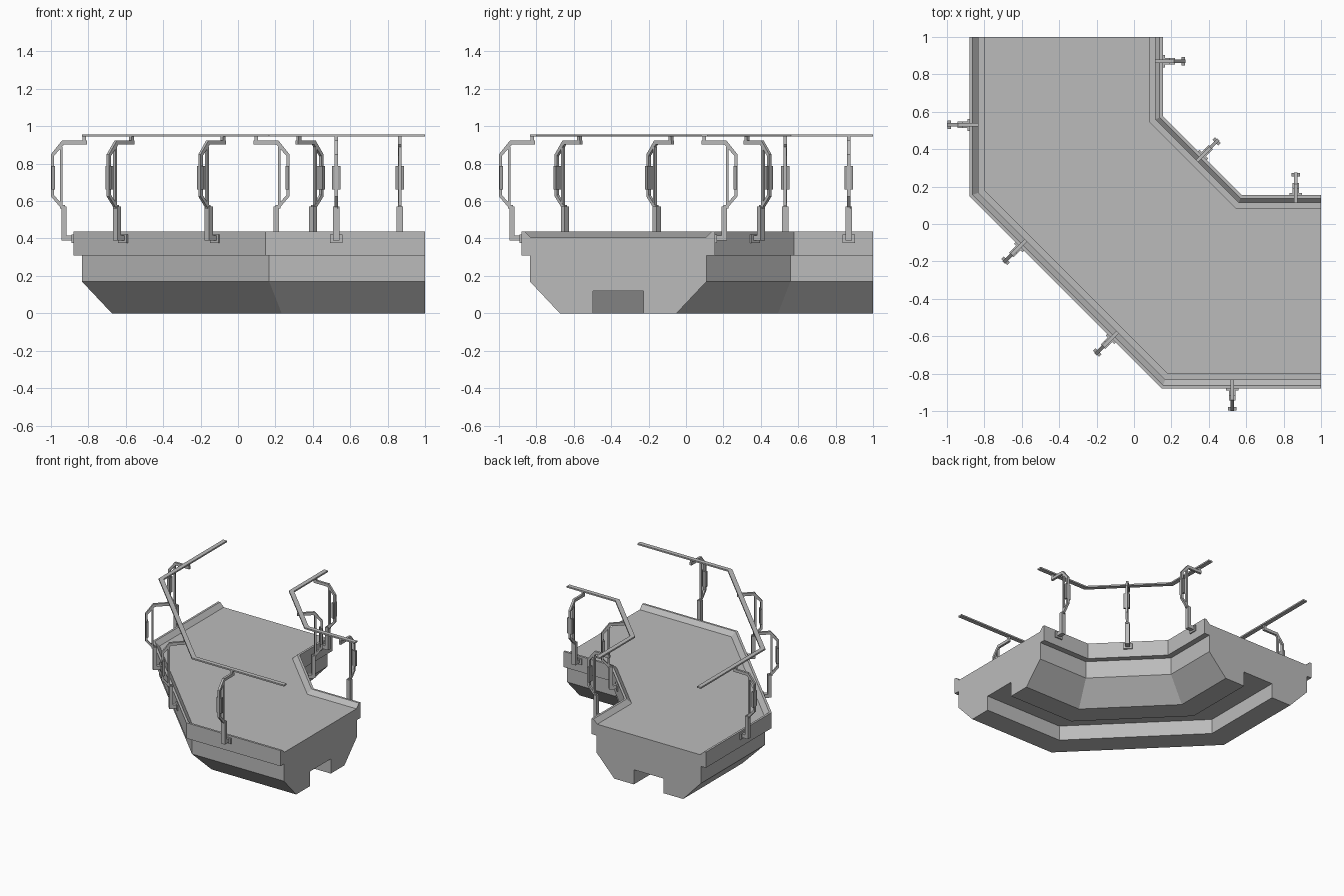
import bpy, bmesh
from math import radians, sqrt
from mathutils import Matrix

cube = bpy.data.objects.get("Cube")
if cube:
    bpy.data.objects.remove(cube)

MID = -0.3625          # centre line of the walkway's straight legs
OUTER, INNER = -0.88, 0.155


def material(name, value):
    m = bpy.data.materials.new(name)
    m.use_nodes = True
    colour = (value, value, value, 1)
    m.diffuse_color = colour
    m.node_tree.nodes["Principled BSDF"].inputs["Base Color"].default_value = colour
    return m


grey = material("light grey", 0.5)
dark = material("mid grey", 0.36)


def finish(bm, name):
    bmesh.ops.recalc_face_normals(bm, faces=bm.faces)
    mesh = bpy.data.meshes.new(name)
    bm.to_mesh(mesh)
    bm.free()
    mesh.materials.append(grey)
    mesh.materials.append(dark)
    return mesh


def place(mesh, name):
    obj = bpy.data.objects.new(name, mesh)
    bpy.context.collection.objects.link(obj)
    return obj


def corner_path(a):
    """Mitred path round the corner, offset a from the origin on both legs."""
    b = (a - MID) * sqrt(2) - a
    return [(a, 1), (a, b), (b, a), (1, a)]


def sweep(section, name):
    """Carry a closed (offset, z) section round the corner and cap its ends."""
    bm = bmesh.new()
    rows = [[bm.verts.new((x, y, z)) for x, y in corner_path(a)] for a, z in section]
    for r, s in zip(rows, rows[1:] + rows[:1]):
        for i in range(3):
            bm.faces.new((r[i], r[i + 1], s[i + 1], s[i]))
    for end in (0, 3):
        bm.faces.new([r[end] for r in rows])
    return place(finish(bm, name), name)


# Walkway body: half section from channel to deck, mirrored about the centre line
half = [(0.135, 0.12), (0.135, 0), (0.312, 0), (0.472, 0.17), (0.472, 0.31),
        (0.5175, 0.31), (0.5175, 0.438), (0.5, 0.438), (0.466, 0.404)]
section = [(MID + u, z) for u, z in half]
section += [(MID - u, z) for u, z in reversed(half)]
sweep(section, "walkway_body")

# Flat handrails along both edges
for name, a in (("outer_handrail", -0.835), ("inner_handrail", 0.08)):
    sweep([(a, 0.945), (a + 0.035, 0.945), (a + 0.035, 0.957), (a, 0.957)], name)


# Railing post: flat (outward, z) outlines given a width
def plate(bm, outline, width, mat=0):
    sides = [[bm.verts.new((t, w, z)) for t, z in outline] for w in (-width / 2, width / 2)]
    a, b = sides
    faces = [bm.faces.new(a), bm.faces.new(b)]
    n = len(a)
    for i in range(n):
        j = (i + 1) % n
        faces.append(bm.faces.new((a[i], a[j], b[j], b[i])))
    for f in faces:
        f.material_index = mat


def box(bm, t0, t1, z0, z1, width, mat=0):
    plate(bm, [(t0, z0), (t1, z0), (t1, z1), (t0, z1)], width, mat)


bm = bmesh.new()
box(bm, -0.005, 0.01, 0.375, 0.422, 0.065)             # wall bracket
box(bm, 0.01, 0.038, 0.388, 0.417, 0.034)              # foot
box(bm, 0.036, 0.064, 0.388, 0.572, 0.034)             # socket
box(bm, 0.058, 0.072, 0.56, 0.89, 0.016)               # inner strand
plate(bm, [(0.045, 0.56), (0.064, 0.56), (0.12, 0.625), (0.12, 0.85),
           (0.06, 0.925), (-0.072, 0.925), (-0.072, 0.902), (0.05, 0.902),
           (0.104, 0.842), (0.104, 0.632), (0.058, 0.58), (0.045, 0.58)], 0.018)  # outer strand
box(bm, -0.068, -0.048, 0.92, 0.948, 0.018)            # stem under the rail
box(bm, 0.098, 0.117, 0.663, 0.788, 0.045, 1)          # lamp panel
post = finish(bm, "railing_post")

# Posts stand on the outside of each edge, turned to face outwards
c = (OUTER - MID) / sqrt(2)
d = 0.245
spots = {
    "outer_post_back": (OUTER, 0.53, 180),
    "outer_post_diagonal_back": (c - d, c + d, 225),
    "outer_post_diagonal_front": (c + d, c - d, 225),
    "outer_post_front": (0.525, OUTER, 270),
    "inner_post_back": (INNER, 0.87, 0),
    "inner_post_diagonal": (-c, -c, 45),
    "inner_post_front": (0.865, INNER, 90),
}
for name, (x, y, angle) in spots.items():
    obj = place(post, name)
    obj.matrix_world = Matrix.Translation((x, y, 0)) @ Matrix.Rotation(radians(angle), 4, "Z")
